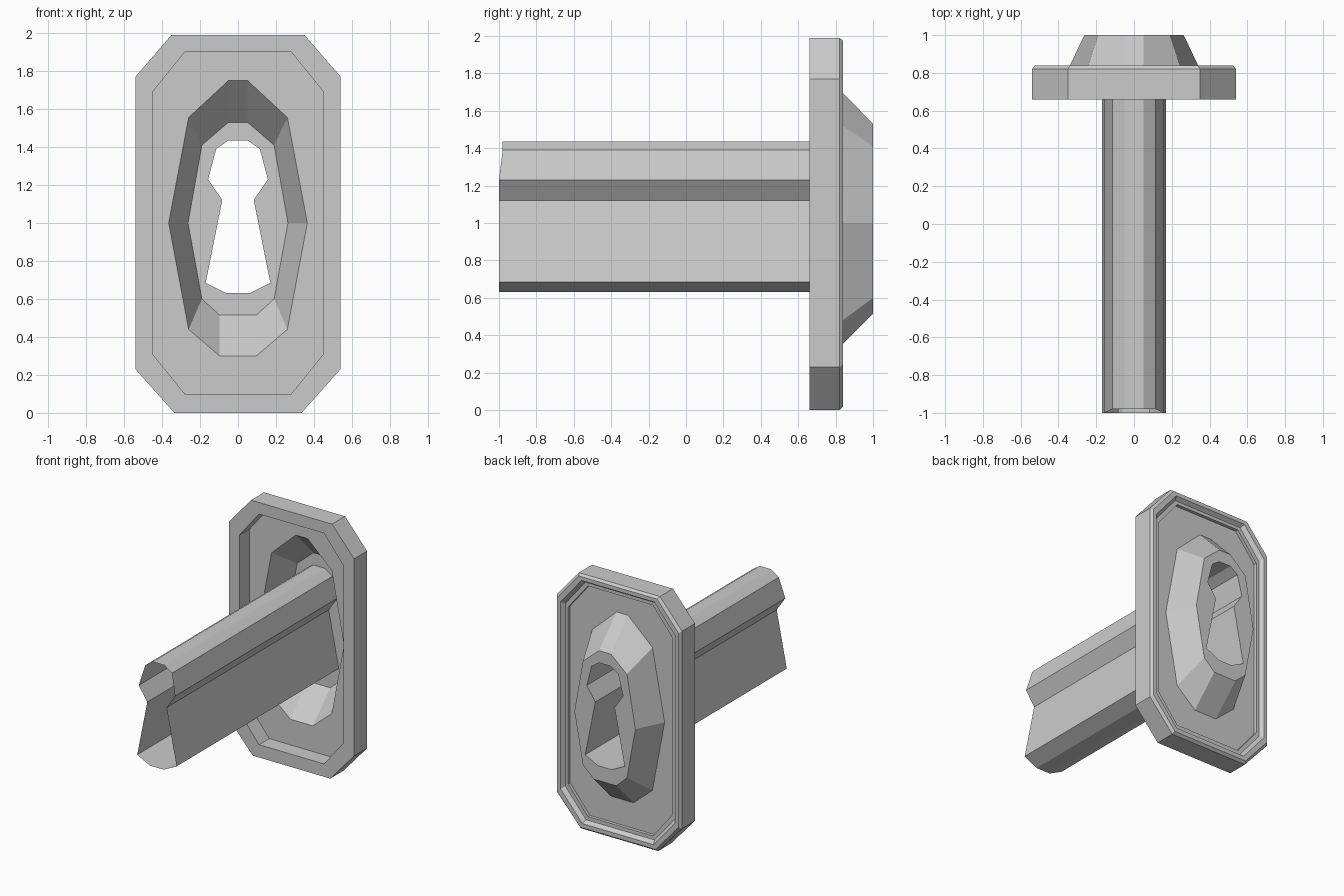
import bpy
import bmesh

if "Cube" in bpy.data.objects:
    bpy.data.objects.remove(bpy.data.objects["Cube"])


def mirror(half):
    """Close a right-hand (x, z) outline, listed top to bottom, across x = 0."""
    return half + [(-x, z) for x, z in reversed(half) if x > 0]


def blend(a, b, t):
    return [(p[0] + (q[0] - p[0]) * t, p[1] + (q[1] - p[1]) * t) for p, q in zip(a, b)]


def add_loop(bm, outline, y):
    return [bm.verts.new((x, y, z)) for x, z in outline]


def bridge(bm, a, b):
    n = len(a)
    return [bm.faces.new((a[i], a[(i + 1) % n], b[(i + 1) % n], b[i])) for i in range(n)]


def fill_between(bm, a, b):
    """Flat face with a hole, between two loops in one plane."""
    edges = []
    for ring in (a, b):
        for i, v in enumerate(ring):
            pair = (v, ring[(i + 1) % len(ring)])
            edges.append(bm.edges.get(pair) or bm.edges.new(pair))
    bmesh.ops.triangle_fill(bm, edges=edges, use_beauty=True, use_dissolve=False)


def finish(bm, name, outward=None):
    bmesh.ops.recalc_face_normals(bm, faces=bm.faces[:])
    if outward and sum(outward(f) for f in bm.faces) < 0:
        bmesh.ops.reverse_faces(bm, faces=bm.faces[:])
    mesh = bpy.data.meshes.new(name)
    bm.to_mesh(mesh)
    bm.free()
    obj = bpy.data.objects.new(name, mesh)
    bpy.context.collection.objects.link(obj)
    return obj


outer = mirror([(.35, 1.99), (.54, 1.77), (.54, .23), (.335, 0)])
inner = mirror([(.28, 1.90), (.45, 1.69), (.45, .31), (.28, .10)])
boss_base = mirror([(.05, 1.75), (.26, 1.555), (.365, 1.0), (.26, .44), (.097, .30)])
boss_top = mirror([(.05, 1.53), (.19, 1.41), (.263, 1.0), (.19, .60), (.097, .515)])
keyhole = mirror([(.05, 1.435), (.115, 1.39), (.157, 1.23), (.083, 1.12), (.17, .685), (.06, .63)])
PANEL_Y, TOP_Y = .785, 1.0

# Raised rim: stepped section swept around the eight-sided plate
bm = bmesh.new()
section = [(0, .66), (0, .82), (.17, .84), (.5, .84), (.72, .81), (1, .81), (1, .66)]
rings = [add_loop(bm, blend(outer, inner, t), y) for t, y in section]
for a, b in zip(rings, rings[1:] + rings[:1]):
    bridge(bm, a, b)
finish(bm, "plate_rim")

# Recessed panel with hollow tapered boss, pierced by the keyhole
bm = bmesh.new()
edge = add_loop(bm, inner, PANEL_Y)
base = add_loop(bm, boss_base, PANEL_Y)
top = add_loop(bm, boss_top, TOP_Y)
hole = add_loop(bm, keyhole, TOP_Y)
fill_between(bm, edge, base)
bridge(bm, base, top)
fill_between(bm, top, hole)
finish(bm, "panel_with_boss", lambda f: f.normal.y * f.calc_area())

# Open keyhole tube, its upper front lip cut back slightly
bm = bmesh.new()
back = add_loop(bm, keyhole, TOP_Y)
front = add_loop(bm, keyhole, -1.0)
for v in front:
    if v.co.z > 1.3:
        v.co.y = -.98
bridge(bm, back, front)
finish(bm, "keyhole_tube",
       lambda f: f.normal.x * f.calc_center_median().x * f.calc_area())
